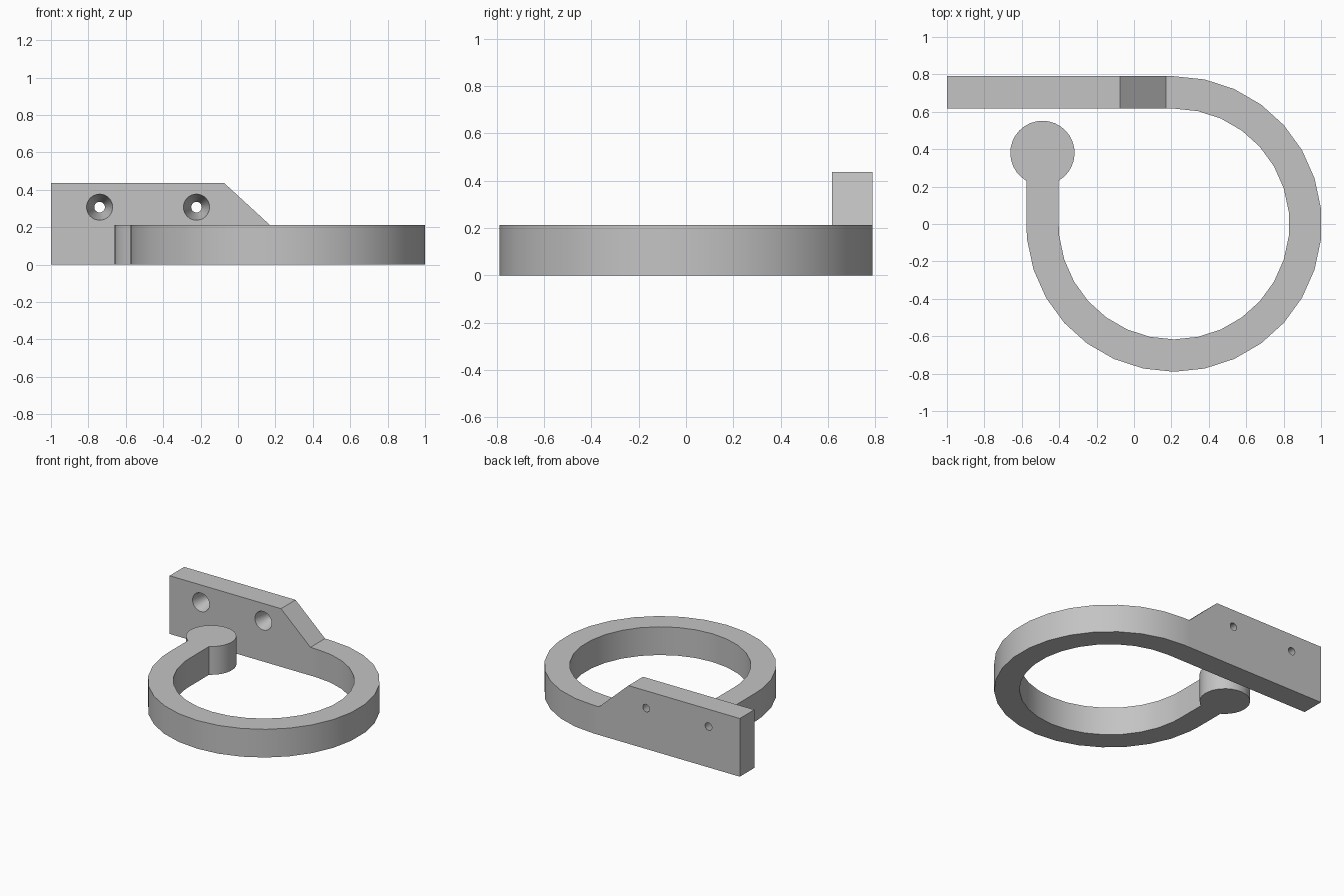
import bpy, bmesh, math
from mathutils import Vector

if "Cube" in bpy.data.objects:
    bpy.data.objects.remove(bpy.data.objects["Cube"])

# Shared dimensions
RING_X, OUTER, INNER = 0.214, 0.79, 0.617
HOOK_H, PLATE_H = 0.212, 0.437
PLATE_END = 0.17
KNOB_Y, KNOB_R = 0.38, 0.172

grey = bpy.data.materials.new("light grey")
grey.use_nodes = True
COLOUR = (0.55, 0.55, 0.55, 1)
grey.diffuse_color = COLOUR
grey.node_tree.nodes["Principled BSDF"].inputs["Base Color"].default_value = COLOUR


def extrude_profile(name, points, offset):
    """Solid made by extruding a closed outline along an offset."""
    bm = bmesh.new()
    face = bm.faces.new([bm.verts.new(p) for p in points])
    result = bmesh.ops.extrude_face_region(bm, geom=[face], use_keep_orig=True)
    verts = [v for v in result["geom"] if isinstance(v, bmesh.types.BMVert)]
    bmesh.ops.translate(bm, verts=verts, vec=Vector(offset))
    bmesh.ops.recalc_face_normals(bm, faces=bm.faces)
    mesh = bpy.data.meshes.new(name)
    bm.to_mesh(mesh)
    bm.free()
    mesh.materials.append(grey)
    obj = bpy.data.objects.new(name, mesh)
    bpy.context.collection.objects.link(obj)
    return obj


def arc(cx, cy, r, start, end, steps):
    """Points on an arc, angles in degrees."""
    angles = [math.radians(start + (end - start) * i / steps) for i in range(steps + 1)]
    return [(cx + r * math.cos(a), cy + r * math.sin(a), 0) for a in angles]


def select_only(obj):
    bpy.ops.object.select_all(action="DESELECT")
    obj.select_set(True)
    bpy.context.view_layer.objects.active = obj


# Hook: open ring, straight arm and round knob in one outline
arm_x = RING_X - (OUTER + INNER) / 2
half = math.degrees(math.asin((OUTER - INNER) / 2 / KNOB_R))
outline = [(PLATE_END, OUTER, 0)]
outline += arc(RING_X, 0, OUTER, 90, -174, 22)
outline += [(RING_X - OUTER, 0, 0)]
outline += arc(arm_x, KNOB_Y, KNOB_R, 270 - half, half - 90, 26)
outline += [(RING_X - INNER, 0, 0)]
outline += arc(RING_X, 0, INNER, -174, 90, 22)
outline += [(PLATE_END, INNER, 0)]
hook = extrude_profile("hook_ring", outline, (0, 0, HOOK_H))

# Mounting plate with a sloped shoulder
side = [(-1, 0), (PLATE_END, 0), (PLATE_END, HOOK_H), (-0.075, PLATE_H), (-1, PLATE_H)]
thickness = OUTER - INNER
plate = extrude_profile("mounting_plate", [(x, INNER, z) for x, z in side], (0, thickness, 0))

# Tapered screw holes, wide at the front
for x in (-0.74, -0.222):
    bpy.ops.mesh.primitive_cone_add(
        vertices=32, radius1=0.07, radius2=0.028, depth=thickness + 0.002,
        location=(x, INNER + thickness / 2, 0.307), rotation=(-math.pi / 2, 0, 0))
    cutter = bpy.context.object
    cutter.name = "screw_hole_cutter"
    cutter.data.materials.append(grey)
    cut = plate.modifiers.new("screw_hole", "BOOLEAN")
    cut.operation = "DIFFERENCE"
    cut.solver = "EXACT"
    cut.object = cutter
    select_only(plate)
    bpy.ops.object.modifier_apply(modifier=cut.name)
    bpy.data.objects.remove(cutter)

# Smooth curved walls, crisp edges
for obj in (hook, plate):
    select_only(obj)
    bpy.ops.object.shade_smooth_by_angle(angle=math.radians(25))
